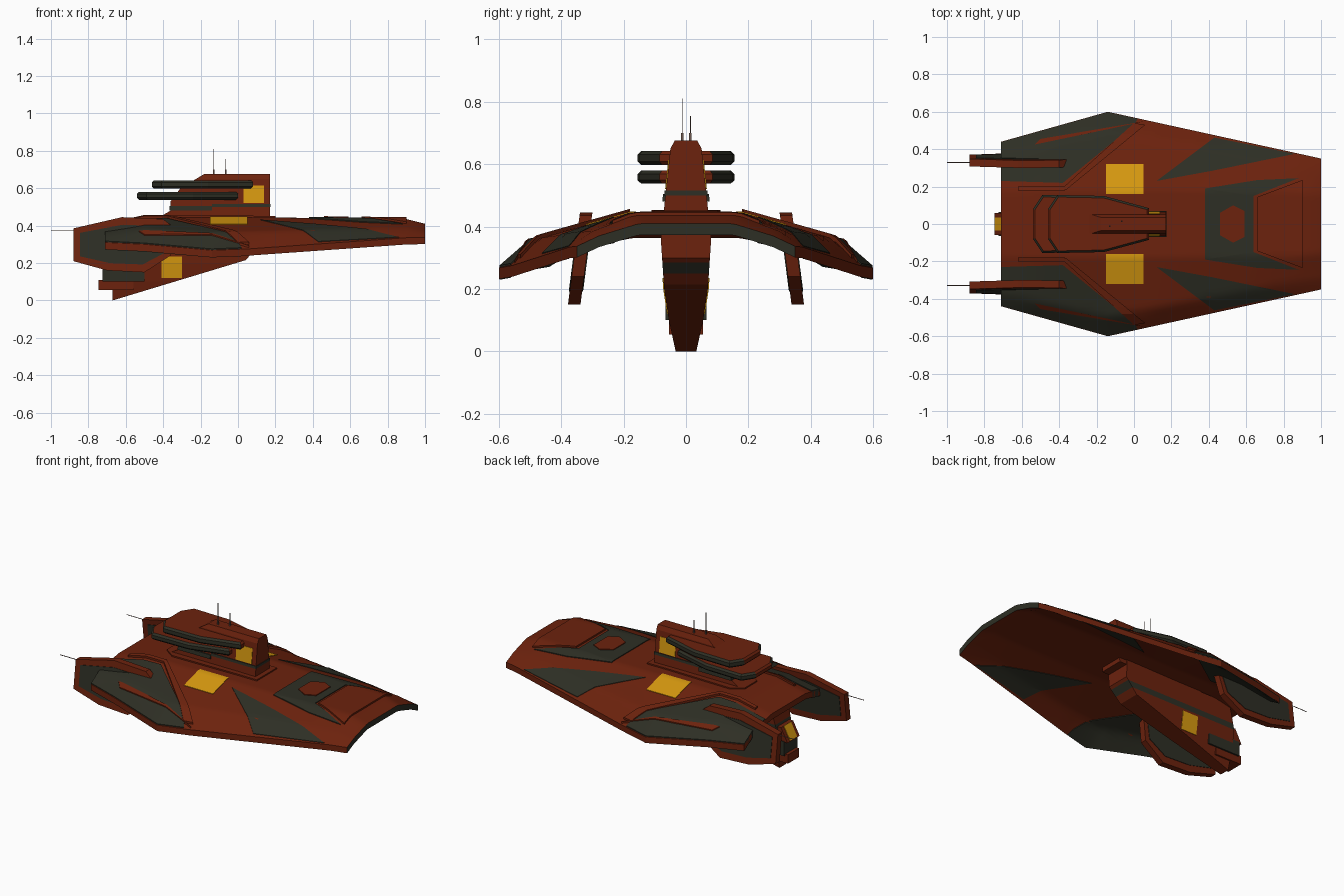
import bpy, bmesh
from mathutils import Vector

if "Cube" in bpy.data.objects:
    bpy.data.objects.remove(bpy.data.objects["Cube"])


def material(name, rgb):
    m = bpy.data.materials.new(name)
    m.diffuse_color = (*rgb, 1)
    m.use_nodes = True
    m.node_tree.nodes["Principled BSDF"].inputs["Base Color"].default_value = m.diffuse_color
    return m


RUST = material("rust_red", (0.15, 0.016, 0.004))
DARK = material("dark_olive", (0.027, 0.028, 0.018))
GOLD = material("amber_yellow", (0.68, 0.32, 0.005))
WIRE = material("antenna_brown", (0.16, 0.10, 0.08))

# Half cross-sections of the arched hull: x, then (y, z) from the centre outwards
SECTIONS = [
    (-0.71, [(0, .40), (.17, .40), (.36, .36), (.44, .31)]),
    (-0.50, [(0, .445), (.18, .445), (.42, .375), (.498, .30)]),
    (-0.14, [(0, .445), (.18, .445), (.50, .355), (.60, .268)]),
    (0.05, [(0, .445), (.18, .445), (.46, .365), (.558, .275)]),
    (0.90, [(0, .435), (.17, .435), (.30, .385), (.372, .335)]),
    (1.00, [(0, .41), (.15, .41), (.28, .37), (.35, .337)]),
]


def lerp_table(table, t):
    if t <= table[0][0]:
        return table[0][1]
    for (a, va), (b, vb) in zip(table, table[1:]):
        if t <= b:
            return va + (vb - va) * (t - a) / (b - a)
    return table[-1][1]


def deck_z(x, y):
    pts = [(lerp_table([(s[0], s[1][i][0]) for s in SECTIONS], x),
            lerp_table([(s[0], s[1][i][1]) for s in SECTIONS], x)) for i in range(4)]
    return lerp_table(pts, abs(y))


def finish(name, bm, mats, rule=None, smooth=False):
    bmesh.ops.recalc_face_normals(bm, faces=bm.faces)
    bm.normal_update()
    if rule:
        for f in bm.faces:
            f.material_index = int(rule(f))
    me = bpy.data.meshes.new(name)
    bm.to_mesh(me)
    bm.free()
    for m in mats:
        me.materials.append(m)
    ob = bpy.data.objects.new(name, me)
    bpy.context.collection.objects.link(ob)
    if smooth:
        bpy.ops.object.select_all(action='DESELECT')
        ob.select_set(True)
        bpy.context.view_layer.objects.active = ob
        bpy.ops.object.shade_smooth_by_angle(angle=0.35)
    return ob


def cut(bm, axis, value):
    no, co = Vector((0, 0, 0)), Vector((0, 0, 0))
    no[axis], co[axis] = 1, value
    bmesh.ops.bisect_plane(bm, geom=bm.verts[:] + bm.edges[:] + bm.faces[:],
                           plane_co=co, plane_no=no, dist=1e-5)


def extrude(bm):
    r = bmesh.ops.extrude_face_region(bm, geom=bm.faces[:])
    return [v for v in r["geom"] if isinstance(v, bmesh.types.BMVert)]


def drape(name, outline, mats, lift=0.0, thick=0.04, rule=None):
    """Plate with a flat xy outline laid over the arched hull."""
    bm = bmesh.new()
    bm.faces.new([bm.verts.new((x, y, 0)) for x, y in outline])
    for x in [s[0] for s in SECTIONS[1:-1]] + [-.6, -.4, -.3, -.2, .15, .25, .35, .45, .55, .65, .75]:
        cut(bm, 0, x)
    for i in range(-29, 30):
        cut(bm, 1, i * 0.02)
    for v in bm.verts:
        v.co.z = deck_z(v.co.x, v.co.y) + lift
    for v in extrude(bm):
        v.co.z -= thick
    return finish(name, bm, mats, rule, True)


def drape_pair(name, outline, mats, **kw):
    for s, side in ((1, "left"), (-1, "right")):
        drape(f"{name}_{side}", [(x, s * y) for x, y in outline], mats, **kw)


def slab(name, profile, lo, hi, mats, cuts=(), rule=None):
    """Side profile in xz given thickness in y by functions of z."""
    bm = bmesh.new()
    bm.faces.new([bm.verts.new((x, 0, z)) for x, z in profile])
    for z in cuts:
        cut(bm, 2, z)
    new = set(extrude(bm))
    for v in bm.verts:
        v.co.y = hi(v.co.z) if v in new else lo(v.co.z)
    return finish(name, bm, mats, rule)


def prism(name, profile, width, mats, cuts=(), rule=None):
    return slab(name, profile, lambda z: -width(z), width, mats, cuts, rule)


def rect(x0, x1, z0, z1):
    return [(x0, z0), (x1, z0), (x1, z1), (x0, z1)]


# Arched hull shell with a dark bow face
HULL = [(1, .35), (-.14, .6), (-.71, .44), (-.71, -.44), (-.14, -.6), (1, -.35)]
drape("hull", HULL, [RUST, DARK], thick=.036, rule=lambda f: f.normal.x > .8)

# Dark wing panels, ridges and spear-shaped trims
drape_pair("wing_panel", [(-.71, .23), (-.38, .22), (.0, .53), (.02, .562),
                          (-.14, .598), (-.71, .438)], [DARK], lift=.006, thick=.046)
drape_pair("wing_ridge", [(-.39, .185), (-.36, .185), (.06, .53), (.0, .54)],
           [RUST], lift=.012, thick=.03)
drape_pair("wing_ridge_rear", [(-.62, .18), (-.37, .18), (-.37, .20), (-.62, .20)],
           [RUST], lift=.012, thick=.03)
drape_pair("wing_spear", [(-.53, .425), (-.1, .515), (.06, .55), (-.5, .455)],
           [RUST], lift=.012, thick=.03)

# Dark triangular side panels and the U-shaped bow panel
drape_pair("side_triangle", [(.12, .23), (.42, .285), (.86, .375), (.43, .462)],
           [DARK], lift=.003, thick=.042)
drape("bow_panel_bar", [(.38, -.19), (.64, -.15), (.64, .15), (.38, .19)],
      [DARK], lift=.005, thick=.02)
drape_pair("bow_panel_arm", [(.38, .19), (.64, .15), (.88, .245), (.66, .235)],
           [DARK], lift=.005, thick=.02)
drape("bow_plate", [(.66, -.145), (.9, -.235), (.9, .235), (.66, .145)],
      [RUST], lift=.01, thick=.03)
drape("hatch", [(.46, -.06), (.53, -.1), (.59, -.07), (.59, .07), (.53, .1), (.46, .06)],
      [RUST], lift=.01, thick=.03)

# Amber deck markings
drape_pair("deck_marking", [(-.15, .16), (.05, .16), (.05, .32), (-.15, .32)],
           [GOLD], lift=.003, thick=.006)

# Command tower
def tower_w(z):
    return lerp_table([(.38, .078), (.50, .066), (.65, .05), (.676, .036)], z)


drape("tower_plinth", [(-.45, -.06), (-.38, -.11), (.2, -.1), (.2, .1), (-.38, .11), (-.45, .06)],
      [RUST], lift=.008, thick=.03)
prism("tower", [(.17, .38), (.17, .676), (-.18, .676), (-.24, .64), (-.30, .61), (-.36, .53),
                (-.36, .48), (-.43, .44), (-.43, .38)], tower_w, [RUST], (.5, .65))
prism("tower_band", rect(-.14, .173, .50, .516), lambda z: tower_w(z) + .004, [DARK])
prism("tower_rear_band", rect(-.365, -.14, .48, .505), lambda z: tower_w(z) + .008, [DARK])
prism("tower_marking", rect(.03, .14, .52, .615), lambda z: tower_w(z) + .003, [GOLD])

# Two overhanging platforms with dark rims
for name, x0, x1, z0, z1 in (("lower", -.54, .0, .538, .58), ("upper", -.46, .08, .598, .642)):
    bm = bmesh.new()
    half = [(x0, .08), (x0 + .05, .155), (x0 + .30, .15), (x1, .085)]
    bm.faces.new([bm.verts.new((x, y, z0)) for x, y in half + [(x, -y) for x, y in half[::-1]]])
    for v in extrude(bm):
        v.co.z = z1
    rim = [e for e in bm.edges if abs(e.verts[0].co.z - e.verts[1].co.z) < 1e-5]
    bmesh.ops.bevel(bm, geom=rim, offset=.011, segments=1, affect='EDGES')
    finish(name + "_platform", bm, [RUST, DARK],
           lambda f: abs(f.normal.z) < .8 and abs(f.normal.y) > .3)

# Keel fin with a dark stripe, amber markings
def keel_w(z):
    return lerp_table([(0, .033), (.1, .055), (.2, .07), (.35, .08)], z)


prism("keel", [(.04, .215), (.12, .30), (.12, .41), (-.64, .40), (-.68, .25), (-.67, .0)],
      keel_w, [RUST, DARK], (.1, .2, .25, .285, .35),
      lambda f: .25 < f.calc_center_median().z < .285)
prism("keel_marking", rect(-.41, -.30, .12, .235), lambda z: keel_w(z) + .003, [GOLD], (.2,))

# Stern thruster block
prism("thruster_top", [(-.70, .27), (-.745, .185), (-.5, .185), (-.5, .27)], lambda z: .06, [RUST])
prism("thruster_core", rect(-.725, -.5, .10, .19), lambda z: .065, [DARK])
prism("thruster_base", rect(-.745, -.56, .055, .11), lambda z: .055, [RUST])
prism("thruster_marking", [(-.703, .272), (-.746, .191), (-.74, .188), (-.697, .269)],
      lambda z: .035, [GOLD])

# Tilted tail fins with dark inset panels and trailing antennas
FIN = [(-.88, .385), (-.62, .445), (-.40, .435), (-.33, .38), (-.36, .24),
       (-.5, .15), (-.7, .16), (-.88, .21)]
cx, cz = (sum(p[i] for p in FIN) / len(FIN) for i in (0, 1))
INSET = [(cx + (x - cx) * .88, cz + (z - cz) * .72) for x, z in FIN]
for s, side in ((1, "left"), (-1, "right")):
    mid = lambda z, s=s: s * (.32 + (.445 - z) * .13)
    for part, prof, t, m in (("tail_fin", FIN, .02, RUST), ("tail_fin_panel", INSET, .023, DARK)):
        slab(f"{part}_{side}", prof, lambda z: mid(z) - t, lambda z: mid(z) + t, [m])
    slab(f"tail_antenna_{side}", rect(-1.0, -.86, .373, .376),
         lambda z: mid(z) - .0015, lambda z: mid(z) + .0015, [WIRE])

# Roof antennas
for i, (x, y, top) in enumerate(((-.13, -.012, .81), (-.065, .014, .755))):
    for w, z1 in ((.004, .70), (.0015, top)):
        slab(f"roof_antenna_{i}", rect(x - w, x + w, .66, z1),
             lambda z: y - w, lambda z: y + w, [WIRE])
